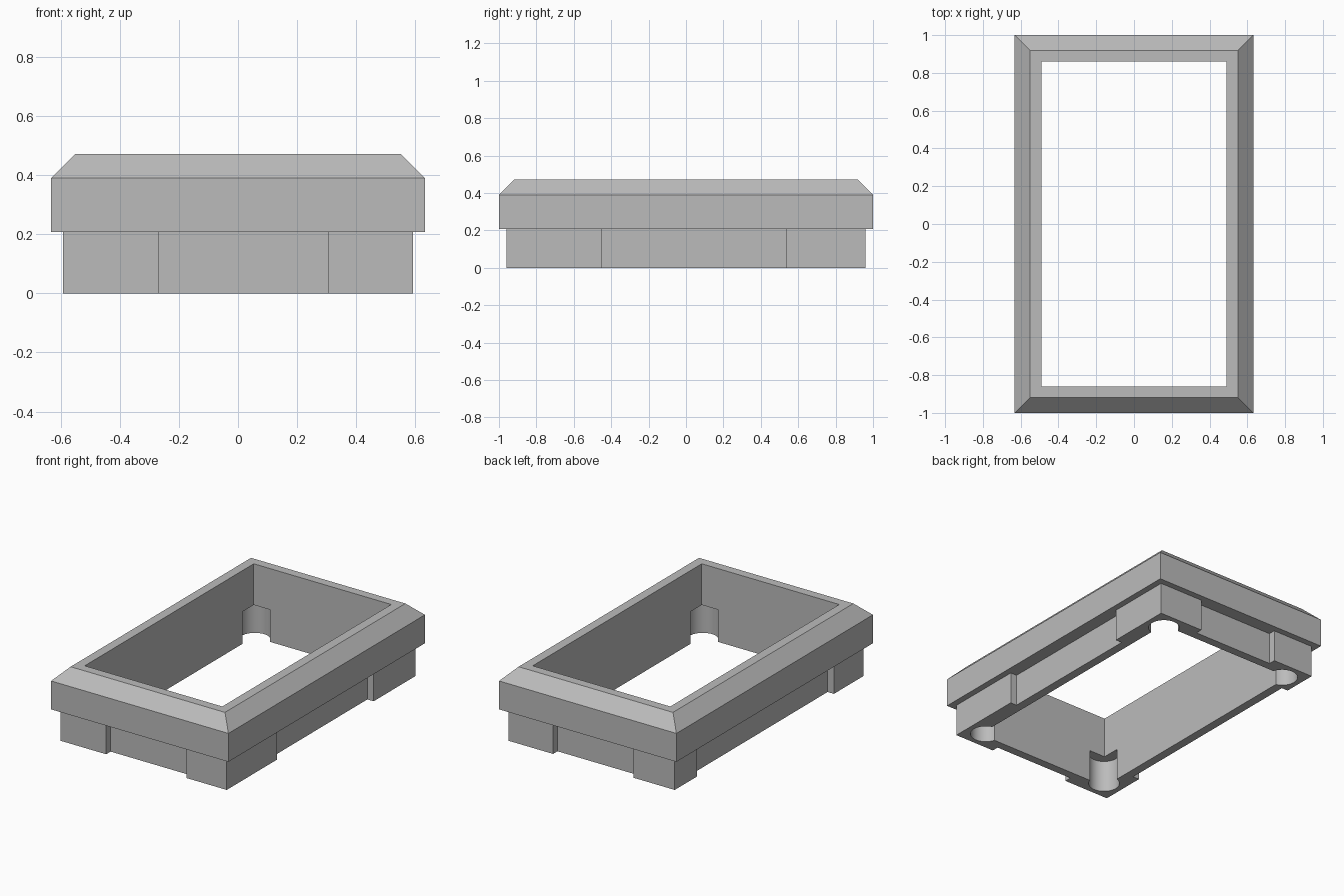
import bpy
import bmesh
import math

cube = bpy.data.objects.get("Cube")
if cube:
    bpy.data.objects.remove(cube, do_unlink=True)

HALF_X, HALF_Y = 0.632, 1.0        # outer half sizes of the bezel
IN_X, IN_Y = 0.49, 0.86            # opening half sizes
SKIRT_X, SKIRT_Y = 0.592, 0.96     # skirt half sizes
SEAT_Z, EDGE_Z, TOP_Z = 0.207, 0.39, 0.472
CHAMFER = 0.082
RECESS = 0.045
POCKET_R, POCKET_OFF = 0.093, 0.025

grey = bpy.data.materials.new("plain grey")
grey.use_nodes = True
GREY = (0.5, 0.5, 0.5, 1)
grey.diffuse_color = GREY
grey.node_tree.nodes["Principled BSDF"].inputs["Base Color"].default_value = GREY


def finish(bm, name):
    bmesh.ops.recalc_face_normals(bm, faces=bm.faces)
    mesh = bpy.data.meshes.new(name)
    bm.to_mesh(mesh)
    bm.free()
    mesh.materials.append(grey)
    obj = bpy.data.objects.new(name, mesh)
    bpy.context.collection.objects.link(obj)
    return obj


def rectangle(x, y):
    return [(-x, -y), (x, -y), (x, y), (-x, y)]


# Bezel: a closed section swept round the rectangle with mitred corners
section = [(IN_X, IN_Y, SEAT_Z), (HALF_X, HALF_Y, SEAT_Z), (HALF_X, HALF_Y, EDGE_Z),
           (HALF_X - CHAMFER, HALF_Y - CHAMFER, TOP_Z), (IN_X, IN_Y, TOP_Z)]
bm = bmesh.new()
rings = [[bm.verts.new((x, y, z)) for x, y in rectangle(hx, hy)] for hx, hy, z in section]
for i, ring in enumerate(rings):
    upper = rings[(i + 1) % len(rings)]
    for k in range(4):
        n = (k + 1) % 4
        bm.faces.new((ring[k], ring[n], upper[n], upper[k]))
finish(bm, "bezel_frame")

# Skirt outer outline: each side is recessed between its two corner blocks
ix, iy = SKIRT_X - RECESS, SKIRT_Y - RECESS
corners = rectangle(SKIRT_X, SKIRT_Y)
gaps = [(-0.267, 0.305), (-0.45, 0.535), (0.275, -0.298), (0.735, -0.66)]
outer = []
for k, (start, end) in enumerate(gaps):
    outer.append(corners[k])
    sign = -1 if k in (0, 3) else 1
    if k % 2 == 0:
        outer += [(start, sign * SKIRT_Y), (start, sign * iy), (end, sign * iy), (end, sign * SKIRT_Y)]
    else:
        outer += [(sign * SKIRT_X, start), (sign * ix, start), (sign * ix, end), (sign * SKIRT_X, end)]

# Skirt inner outline: round pockets in the corners
inner = []
reach = math.acos(POCKET_OFF / POCKET_R)
STEPS = 24
for k, (sx, sy) in enumerate([(1, 1), (-1, 1), (-1, -1), (1, -1)]):
    cx, cy = sx * (IN_X - POCKET_OFF), sy * (IN_Y - POCKET_OFF)
    for s in range(STEPS + 1):
        a = k * math.pi / 2 - reach + (math.pi / 2 + 2 * reach) * s / STEPS
        inner.append((cx + POCKET_R * math.cos(a), cy + POCKET_R * math.sin(a)))

# Skirt walls and underside
bm = bmesh.new()
rim = []
for outline in (outer, inner):
    low = [bm.verts.new((x, y, 0)) for x, y in outline]
    high = [bm.verts.new((x, y, SEAT_Z)) for x, y in outline]
    for k in range(len(low)):
        n = (k + 1) % len(low)
        face = bm.faces.new((low[k], low[n], high[n], high[k]))
        rim.append(face.edges[0])
bmesh.ops.triangle_fill(bm, use_beauty=True, use_dissolve=False, edges=rim)
skirt = finish(bm, "skirt")

bpy.ops.object.select_all(action='DESELECT')
skirt.select_set(True)
bpy.context.view_layer.objects.active = skirt
bpy.ops.object.shade_smooth_by_angle(angle=math.radians(30))
